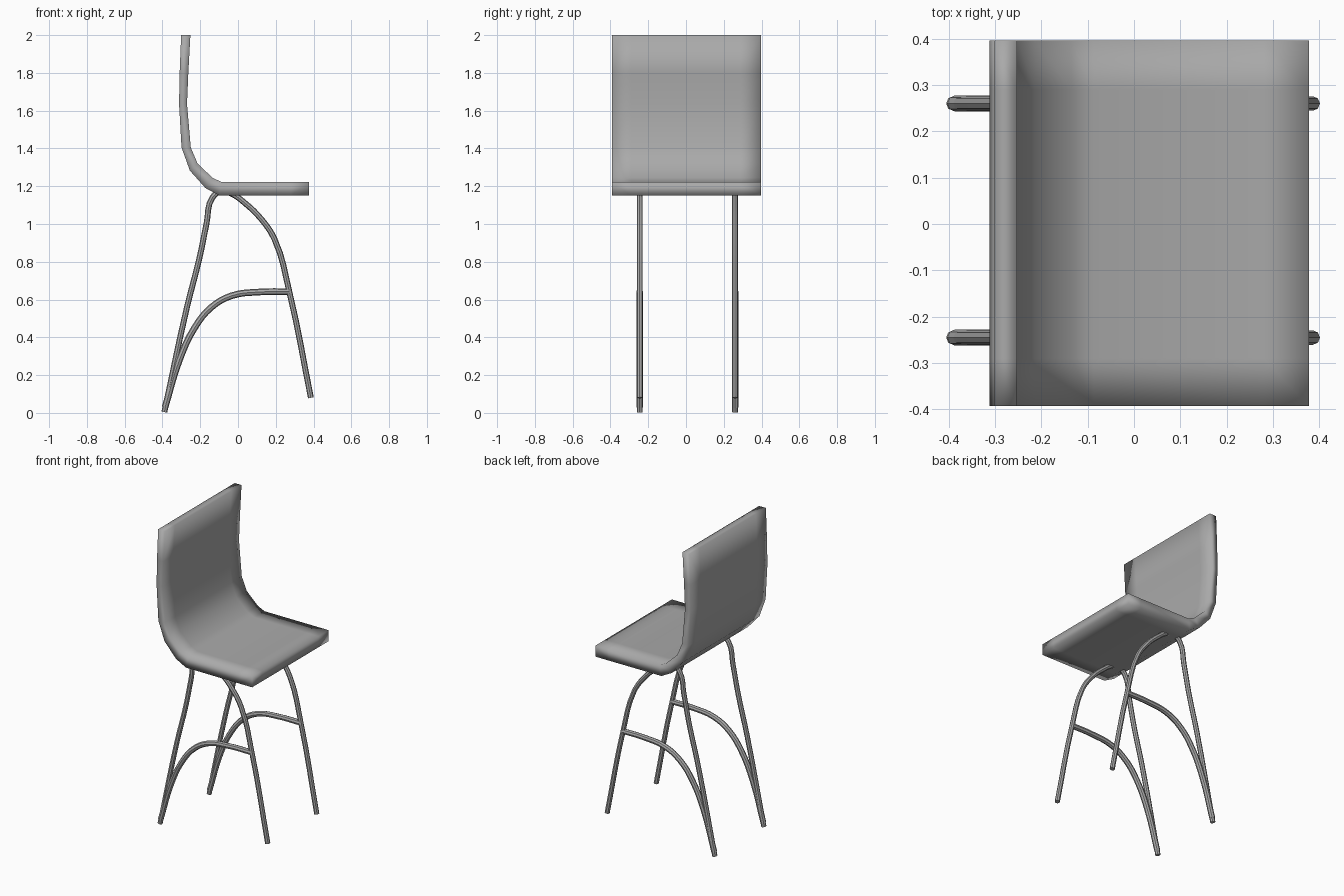
import bpy, bmesh
from mathutils import Vector

if "Cube" in bpy.data.objects:
    bpy.data.objects.remove(bpy.data.objects["Cube"])

grey = bpy.data.materials.new("plain grey")
grey.diffuse_color = (0.4, 0.4, 0.4, 1)
grey.use_nodes = True
grey.node_tree.nodes["Principled BSDF"].inputs["Base Color"].default_value = grey.diffuse_color


def finish(name, bm):
    bmesh.ops.recalc_face_normals(bm, faces=bm.faces)
    mesh = bpy.data.meshes.new(name)
    bm.to_mesh(mesh)
    bm.free()
    mesh.materials.append(grey)
    obj = bpy.data.objects.new(name, mesh)
    bpy.context.collection.objects.link(obj)
    return obj


# Seat and backrest: one bent shell, side profile swept across the width
inner = [(0.377, 1.222), (0.28, 1.222), (-0.087, 1.222), (-0.135, 1.245), (-0.214, 1.32),
         (-0.25, 1.405), (-0.27, 1.635), (-0.263, 1.8), (-0.252, 2.0)]
outer = [(0.377, 1.151), (0.28, 1.151), (-0.075, 1.151), (-0.12, 1.162), (-0.18, 1.195),
         (-0.257, 1.285), (-0.299, 1.405), (-0.312, 1.635), (-0.302, 2.0)]
# match the outer points to the inner ones at the bend
outer = outer[:3] + [(-0.12, 1.162), (-0.255, 1.283), (-0.299, 1.405),
                     (-0.312, 1.635), (-0.309, 1.8), (-0.301, 2.0)]
outer[3] = (-0.172, 1.19)
outer[2] = (-0.1, 1.152)
widths = [-0.393, -0.29, 0.29, 0.396]

bm = bmesh.new()
rings = []
for y in widths:
    rings.append(([bm.verts.new((x, y, z)) for x, z in inner],
                  [bm.verts.new((x, y, z)) for x, z in outer]))
n = len(inner)
for (i0, o0), (i1, o1) in zip(rings, rings[1:]):
    for k in range(n - 1):
        bm.faces.new((i0[k], i0[k + 1], i1[k + 1], i1[k]))
        bm.faces.new((o0[k], o1[k], o1[k + 1], o0[k + 1]))
    for k in (0, n - 1):
        bm.faces.new((i0[k], i1[k], o1[k], o0[k]))
for i, o in (rings[0], rings[-1]):
    for k in range(n - 1):
        bm.faces.new((i[k], i[k + 1], o[k + 1], o[k]))
for f in bm.faces:
    f.smooth = True
finish("seat_shell", bm)


# Bent tubes for the frame
def tube(name, pts, y, radius):
    curve = bpy.data.curves.new(name, "CURVE")
    curve.dimensions = "3D"
    curve.bevel_depth = radius
    curve.bevel_resolution = 2
    curve.resolution_u = 4
    curve.use_fill_caps = True
    sp = curve.splines.new("BEZIER")
    sp.bezier_points.add(len(pts) - 1)
    for p, (x, z) in zip(sp.bezier_points, pts):
        p.co = (x, y, z)
        p.handle_left_type = p.handle_right_type = "AUTO"
    obj = bpy.data.objects.new(name, curve)
    bpy.context.collection.objects.link(obj)
    curve.materials.append(grey)
    bpy.ops.object.select_all(action="DESELECT")
    obj.select_set(True)
    bpy.context.view_layer.objects.active = obj
    bpy.ops.object.convert(target="MESH")
    bpy.ops.object.shade_smooth_by_angle()


leg_path = [(-0.39, 0.004), (-0.27, 0.56), (-0.204, 0.82), (-0.167, 1.0), (-0.135, 1.14),
            (-0.09, 1.172), (-0.034, 1.16), (0.034, 1.113), (0.124, 1.025), (0.193, 0.92),
            (0.272, 0.64), (0.386, 0.08)]
brace_path = [(-0.386, 0.03), (-0.31, 0.28), (-0.23, 0.45), (-0.14, 0.56),
              (-0.034, 0.62), (0.114, 0.64), (0.272, 0.642)]
for side, y in (("near", -0.245), ("far", 0.26)):
    tube(side + "_leg_frame", leg_path, y, 0.0155)
    tube(side + "_foot_rail", brace_path, y, 0.0175)
